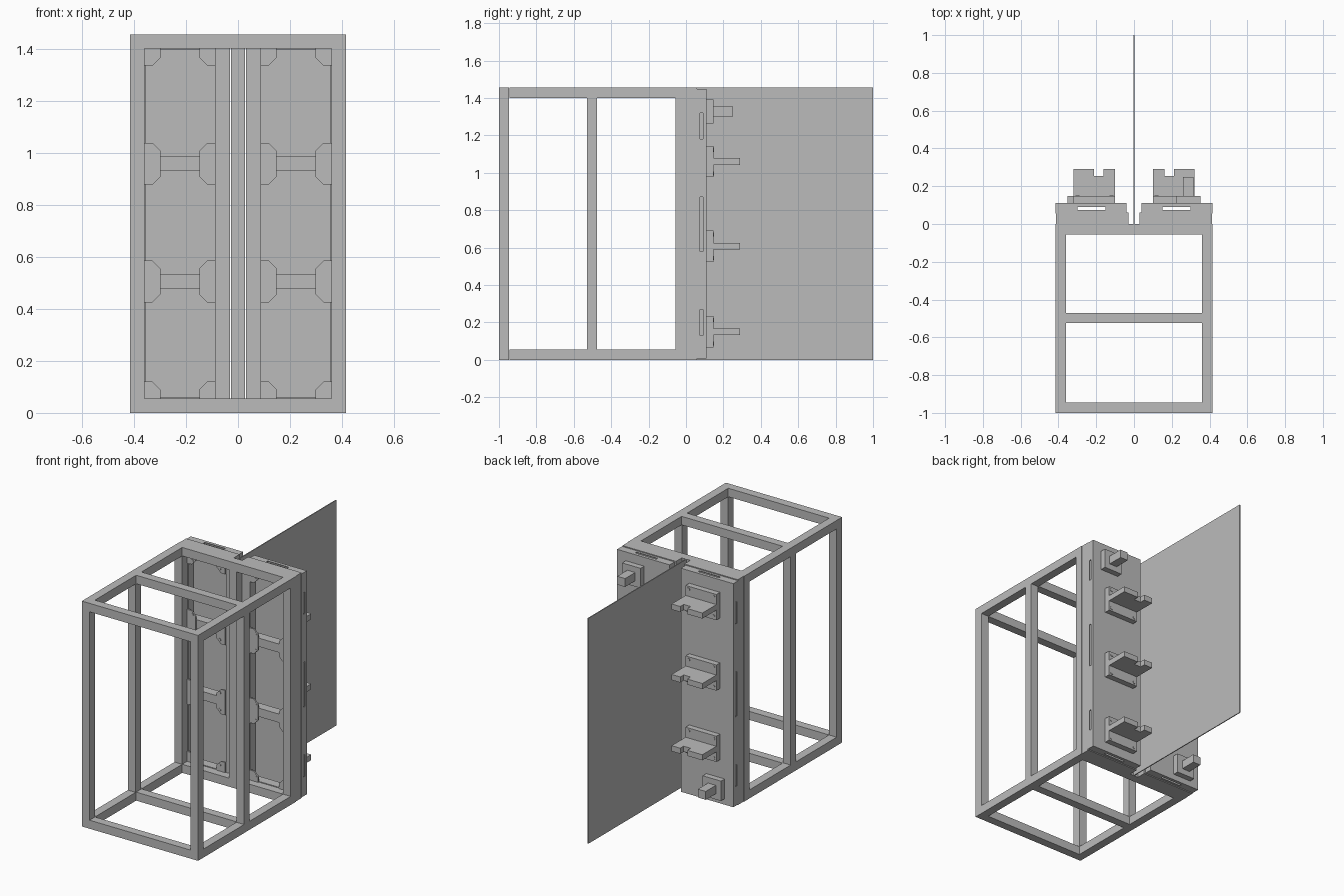
import bpy, bmesh, math
from mathutils import Matrix

if "Cube" in bpy.data.objects:
    bpy.data.objects.remove(bpy.data.objects["Cube"])

steel = bpy.data.materials.new("plain_grey")
steel.use_nodes = True
steel.diffuse_color = (0.5, 0.5, 0.5, 1)
steel.node_tree.nodes["Principled BSDF"].inputs["Base Color"].default_value = (0.5, 0.5, 0.5, 1)

H, W, T = 1.455, 0.415, 0.055   # height, half width, tube size


def finish(name, bm):
    bmesh.ops.recalc_face_normals(bm, faces=bm.faces)
    me = bpy.data.meshes.new(name)
    bm.to_mesh(me)
    bm.free()
    me.materials.append(steel)
    ob = bpy.data.objects.new(name, me)
    bpy.context.collection.objects.link(ob)
    return ob


def add_box(bm, xs, ys, zs):
    ranges = (xs, ys, zs)
    mid = [(a + b) / 2 for a, b in ranges]
    size = [abs(b - a) for a, b in ranges]
    bmesh.ops.create_cube(bm, size=1, matrix=Matrix.Translation(mid) @ Matrix.Diagonal((*size, 1)))


def boxes(name, *items):
    bm = bmesh.new()
    for item in items:
        add_box(bm, *item)
    return finish(name, bm)


def prism(name, points, axis, lo, hi):
    """Extrude a flat outline along y (points are x, z) or z (points are x, y)."""
    bm = bmesh.new()
    place = (lambda p: (p[0], lo, p[1])) if axis == "y" else (lambda p: (p[0], p[1], lo))
    face = bm.faces.new([bm.verts.new(place(p)) for p in points])
    out = bmesh.ops.extrude_face_region(bm, geom=[face])
    verts = [g for g in out["geom"] if isinstance(g, bmesh.types.BMVert)]
    move = (0, hi - lo, 0) if axis == "y" else (0, 0, hi - lo)
    bmesh.ops.translate(bm, verts=verts, vec=move)
    return finish(name, bm)


def bolts(name, centres, radius, y, depth):
    bm = bmesh.new()
    for x, z in centres:
        m = Matrix.Translation((x, y, z)) @ Matrix.Rotation(math.pi / 2, 4, "X")
        bmesh.ops.create_cone(bm, cap_ends=True, segments=16, radius1=radius,
                              radius2=radius, depth=depth, matrix=m)
    return finish(name, bm)


# Main cage: uprights, side rails and cross rails
for side, s in (("left", 1), ("right", -1)):
    outer = (s * (W - T), s * W)
    for place, y in (("front", -1), ("middle", -0.53), ("rear", -T)):
        boxes(f"{side}_{place}_post", (outer, (y, y + T), (T, H - T)))
    for place, z in (("bottom", 0), ("top", H - T)):
        boxes(f"{side}_{place}_rail", (outer, (-1 + T, -T), (z, z + T)))
for level, z in (("bottom", 0), ("top", H - T)):
    for place, y, half in (("front", -1, W), ("middle", -0.525, W - T), ("rear", -T, W)):
        boxes(f"{place}_{level}_cross_rail", ((-half, half), (y, y + T), (z, z + T)))
boxes("rear_centre_post", ((-0.027, 0.027), (-T, 0), (T, H - T)))

# Thin dividing sheet
boxes("divider_sheet", ((-0.003, 0.003), (0, 1), (0, H)))

SLOT = (0.075, 0.09)
RUNGS = (0.505, 0.957)


def door(side, s):
    def mx(a, b):
        return (s * a, s * b)

    # Tube frame of the door
    inner, outer = 0.087, 0.355
    depth = (0, 0.06)
    boxes(f"{side}_door_frame",
          (mx(0.03, inner), depth, (0, H)),
          (mx(outer, 0.412), depth, (0, H)),
          (mx(inner, outer), depth, (0, T + 0.005)),
          (mx(inner, outer), depth, (H - T - 0.005, H)),
          *[(mx(inner, outer), depth, (z - T / 2, z + T / 2)) for z in RUNGS])

    # Corner plates with chamfered corners, and their bolts
    heads = []
    for zc, half in ((0.04, 0.08), (RUNGS[0], 0.08), (RUNGS[1], 0.08), (H - 0.04, 0.08)):
        lo, hi = max(zc - half, T), min(zc + half, H - T)
        for root, tip, bolt in ((inner, 0.148, 0.128), (outer + 0.005, 0.298, 0.325)):
            cut = 0.03 if tip > root else -0.03
            low_c = 0.03 if lo > T else 0
            high_c = 0.03 if hi < H - T else 0
            pts = [(root, lo), (tip - cut * (low_c > 0), lo), (tip, lo + low_c),
                   (tip, hi - high_c), (tip - cut * (high_c > 0), hi), (root, hi)]
            clean = [p for i, p in enumerate(pts) if p != pts[i - 1]]
            prism(f"{side}_corner_plate", [(s * x, z) for x, z in clean], "y", -0.006, 0.004)
            if low_c:
                heads.append((s * bolt, lo + 0.025))
            if high_c:
                heads.append((s * bolt, hi - 0.025))
    bolts(f"{side}_corner_bolts", heads, 0.01, -0.006, 0.004)

    # Folded sheet skin with slotted flanges
    x0, x1, z0, z1, t = 0.04, W, 0.006, H - 0.006, 0.005
    ya, yb = 0.055, 0.11
    parts = [(mx(x0, x1), (yb - t, yb), (z0, z1))]
    for zs in ((z0, z0 + t), (z1 - t, z1)):
        parts += [(mx(x0, x1), (ya, SLOT[0]), zs), (mx(x0, x1), (SLOT[1], yb - t), zs),
                  (mx(x0, 0.15), SLOT, zs), (mx(0.3, x1), SLOT, zs)]
    gaps = ((0.13, 0.27), (0.58, 0.87), (1.18, 1.32))
    solid = zip([z0] + [g[1] for g in gaps], [g[0] for g in gaps] + [z1])
    flange = mx(x1 - t, x1)
    parts += [(flange, (ya, SLOT[0]), (z0, z1)), (flange, (SLOT[1], yb - t), (z0, z1))]
    parts += [(flange, SLOT, zs) for zs in solid]
    parts.append((mx(x0, x0 + t), (ya, yb - t), (z0, z1)))
    boxes(f"{side}_door_skin", *parts)

    # Forked brackets
    heights = (0.15, 0.607, 1.06) if s > 0 else (0.37, 0.83, 1.285)
    for z in heights:
        boxes(f"{side}_bracket_base", (mx(0.1, 0.32), (0.11, 0.147), (z - 0.083, z + 0.083)))
        bolts(f"{side}_bracket_bolts",
              [(s * x, z + d) for x in (0.12, 0.3) for d in (-0.063, 0.063)], 0.011, 0.147, 0.006)
        fork = [(0.1, 0.147), (0.32, 0.147), (0.32, 0.29), (0.212, 0.29),
                (0.212, 0.255), (0.162, 0.255), (0.162, 0.29), (0.1, 0.29)]
        prism(f"{side}_bracket_fork", [(s * x, y) for x, y in fork], "z", z - 0.018, z + 0.018)

    # Small latch block
    z = 1.328 if s > 0 else 0.108
    boxes(f"{side}_latch_base", (mx(0.222, 0.353), (0.11, 0.147), (z - 0.064, z + 0.064)))
    boxes(f"{side}_latch_arm", (mx(0.26, 0.316), (0.147, 0.25), (z - 0.027, z + 0.027)))


door("left", 1)
door("right", -1)
